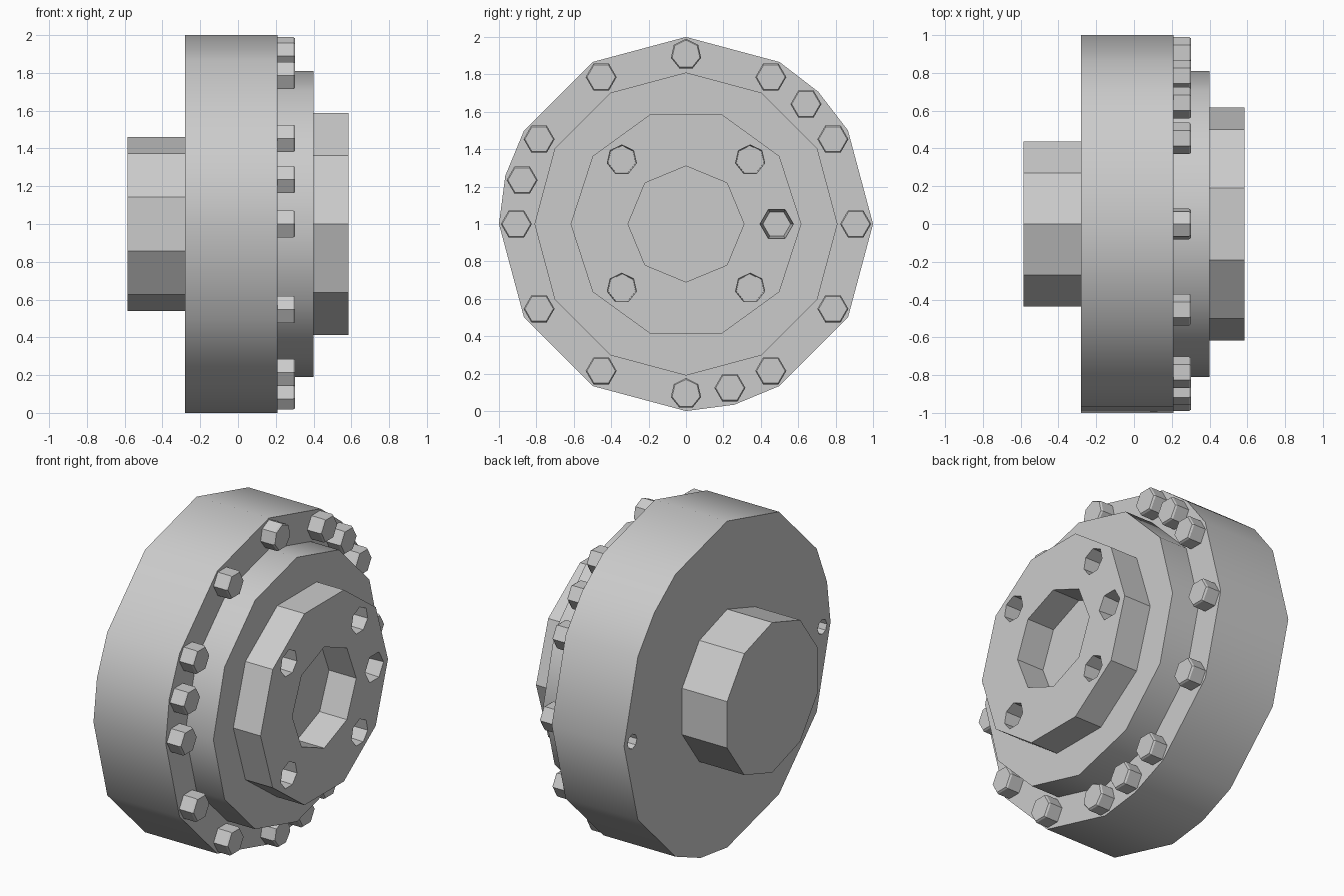
import bpy, bmesh
from math import sin, cos, radians

cube = bpy.data.objects.get("Cube")
if cube:
    bpy.data.objects.remove(cube, do_unlink=True)

metal = bpy.data.materials.new("grey_metal")
metal.use_nodes = True
GREY = (0.6, 0.6, 0.6, 1)
metal.diffuse_color = GREY
metal.node_tree.nodes["Principled BSDF"].inputs["Base Color"].default_value = GREY


def polygon(sides, start=0):
    return [start + 360 * i / sides for i in range(sides)]


def turned(name, rings, angles, y=0, z=1):
    """Prism along x: rings are (x, radius) pairs, angles place the corners."""
    bm = bmesh.new()
    loops = [[bm.verts.new((x, y + r * cos(radians(a)), z + r * sin(radians(a))))
              for a in angles] for x, r in rings]
    bm.faces.new(loops[0])
    bm.faces.new(loops[-1])
    n = len(angles)
    for low, high in zip(loops, loops[1:]):
        for i in range(n):
            j = (i + 1) % n
            bm.faces.new((low[i], low[j], high[j], high[i]))
    bmesh.ops.recalc_face_normals(bm, faces=bm.faces)
    mesh = bpy.data.meshes.new(name)
    bm.to_mesh(mesh)
    bm.free()
    mesh.materials.append(metal)
    obj = bpy.data.objects.new(name, mesh)
    bpy.context.collection.objects.link(obj)
    return obj


def select(obj):
    bpy.ops.object.select_all(action='DESELECT')
    obj.select_set(True)
    bpy.context.view_layer.objects.active = obj


def cut(obj, cutter):
    cutter.hide_render = True
    select(obj)
    mod = obj.modifiers.new("hole", 'BOOLEAN')
    mod.operation = 'DIFFERENCE'
    mod.solver = 'EXACT'
    mod.object = cutter
    bpy.ops.object.modifier_apply(modifier=mod.name)
    bpy.data.objects.remove(cutter, do_unlink=True)


def around(radius, angle):
    return radius * cos(radians(angle)), 1 + radius * sin(radians(angle))


# Main drum: a twelve-sided rim with three extra corners, one bolt per corner
rim_angles = sorted(polygon(12) + [45, 165, 285])
drum = turned("drum", [(-0.28, 1), (0.21, 1)], rim_angles)
for angle in (0, 180):
    y, z = around(0.92, angle)
    cut(drum, turned("rear_hole_cutter", [(-0.35, 0.045), (-0.08, 0.045)],
                     polygon(8), y, z))

# Raised step in front of the drum
step = turned("step_plate", [(0.2, 0.81), (0.4, 0.81)], polygon(12))

# Output hub with a central bore and fastening holes
hub = turned("output_hub", [(0.4, 0.617), (0.585, 0.617)], polygon(10))
cut(hub, turned("bore_cutter", [(0.35, 0.31), (0.65, 0.31)], polygon(8)))
for angle in (45, 135, 225, 315):
    y, z = around(0.485, angle)
    cut(hub, turned("hole_cutter", [(0.35, 0.074), (0.65, 0.082)],
                    polygon(7, 90), y, z))
cut(hub, turned("hex_hole_cutter", [(0.35, 0.07), (0.65, 0.095)],
                polygon(6), 0.485, 1))

# Rear boss
turned("rear_boss", [(-0.585, 0.46), (-0.27, 0.46)], polygon(10, 90))

# Rim bolts with slightly chamfered heads
for i, angle in enumerate(rim_angles):
    y, z = around(0.907, angle)
    corners = polygon(7, 90) if angle in (90, 270) else polygon(6)
    turned(f"rim_bolt_{i + 1}", [(0.2, 0.083), (0.292, 0.083), (0.302, 0.076)],
           corners, y, z)

# Smooth the wide rims and keep their edges sharp
for part in (drum, step):
    select(part)
    bpy.ops.object.shade_smooth_by_angle(angle=radians(32))
